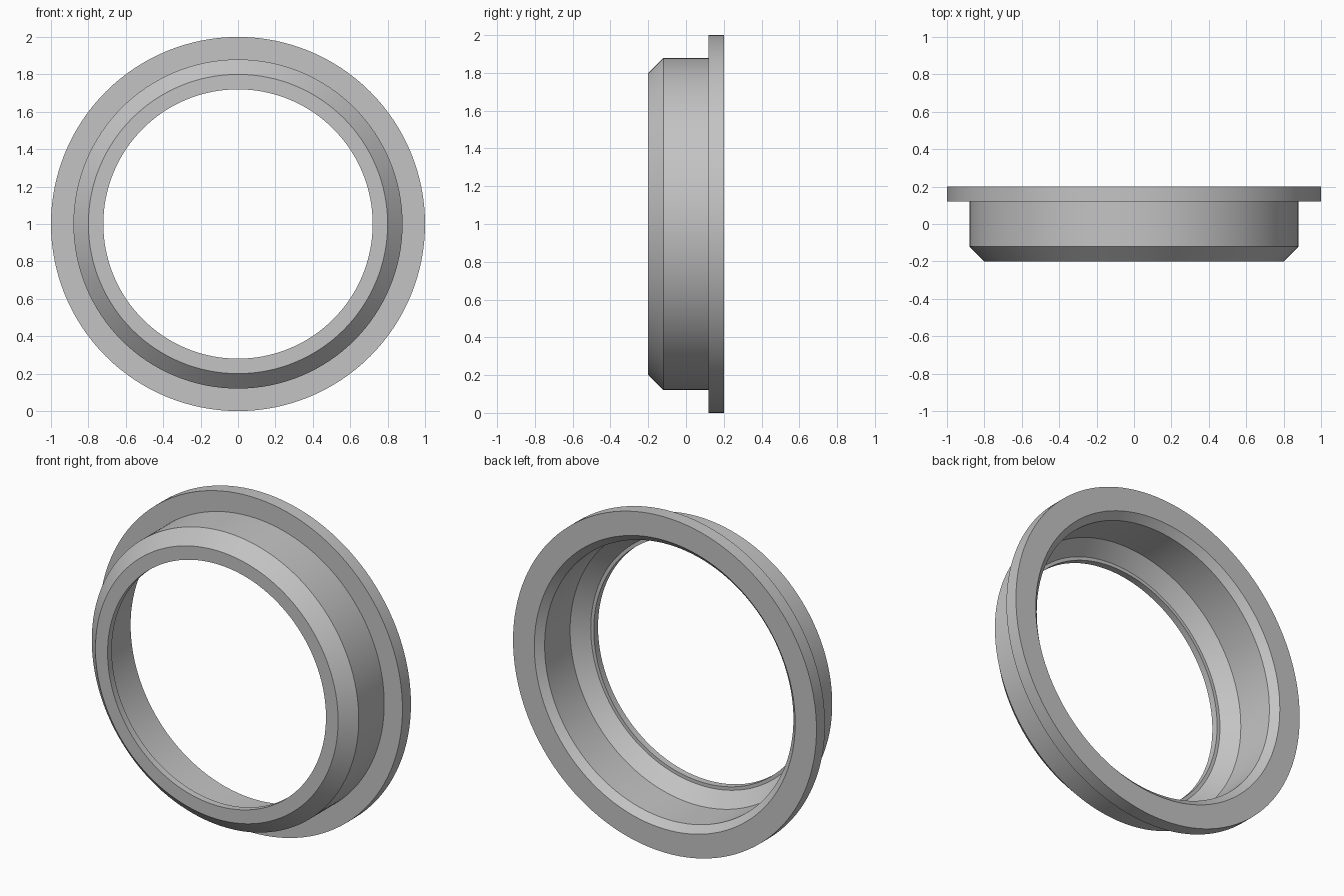
import bpy
import bmesh
import math

cube = bpy.data.objects.get("Cube")
if cube:
    bpy.data.objects.remove(cube, do_unlink=True)

SEGMENTS = 128

# Grey metal
grey = bpy.data.materials.new("grey metal")
grey.use_nodes = True
colour = (0.55, 0.55, 0.55, 1.0)
grey.diffuse_color = colour
grey.node_tree.nodes["Principled BSDF"].inputs["Base Color"].default_value = colour

# Closed cross-section of the ring as (radius, y)
profile = [
    (0.72, -0.20), (0.80, -0.20),   # front lip
    (0.88, -0.12), (0.88, 0.12),    # outer chamfer and body
    (1.00, 0.12), (1.00, 0.20),     # flange
    (0.86, 0.20), (0.82, 0.16),     # rear bore chamfer
    (0.82, 0.08), (0.82, -0.08),    # bore
    (0.74, -0.16), (0.72, -0.16),   # inner cone and step behind the lip
]
profile.remove((0.82, 0.08))


def revolve(name, points, material):
    """Revolve a closed profile around the y axis, centred at z = 1."""
    bm = bmesh.new()
    rings = []
    for i in range(SEGMENTS):
        a = 2 * math.pi * i / SEGMENTS
        rings.append([bm.verts.new((r * math.sin(a), y, 1 + r * math.cos(a)))
                      for r, y in points])
    n = len(points)
    for i, ring in enumerate(rings):
        after = rings[(i + 1) % SEGMENTS]
        for j in range(n):
            k = (j + 1) % n
            bm.faces.new((ring[j], ring[k], after[k], after[j]))
    bmesh.ops.recalc_face_normals(bm, faces=bm.faces)
    mesh = bpy.data.meshes.new(name)
    bm.to_mesh(mesh)
    bm.free()
    mesh.materials.append(material)
    obj = bpy.data.objects.new(name, mesh)
    bpy.context.collection.objects.link(obj)
    return obj


# Flanged ring
ring = revolve("flanged_ring", profile, grey)
bpy.ops.object.select_all(action='DESELECT')
ring.select_set(True)
bpy.context.view_layer.objects.active = ring
bpy.ops.object.shade_smooth_by_angle(angle=math.radians(30))
